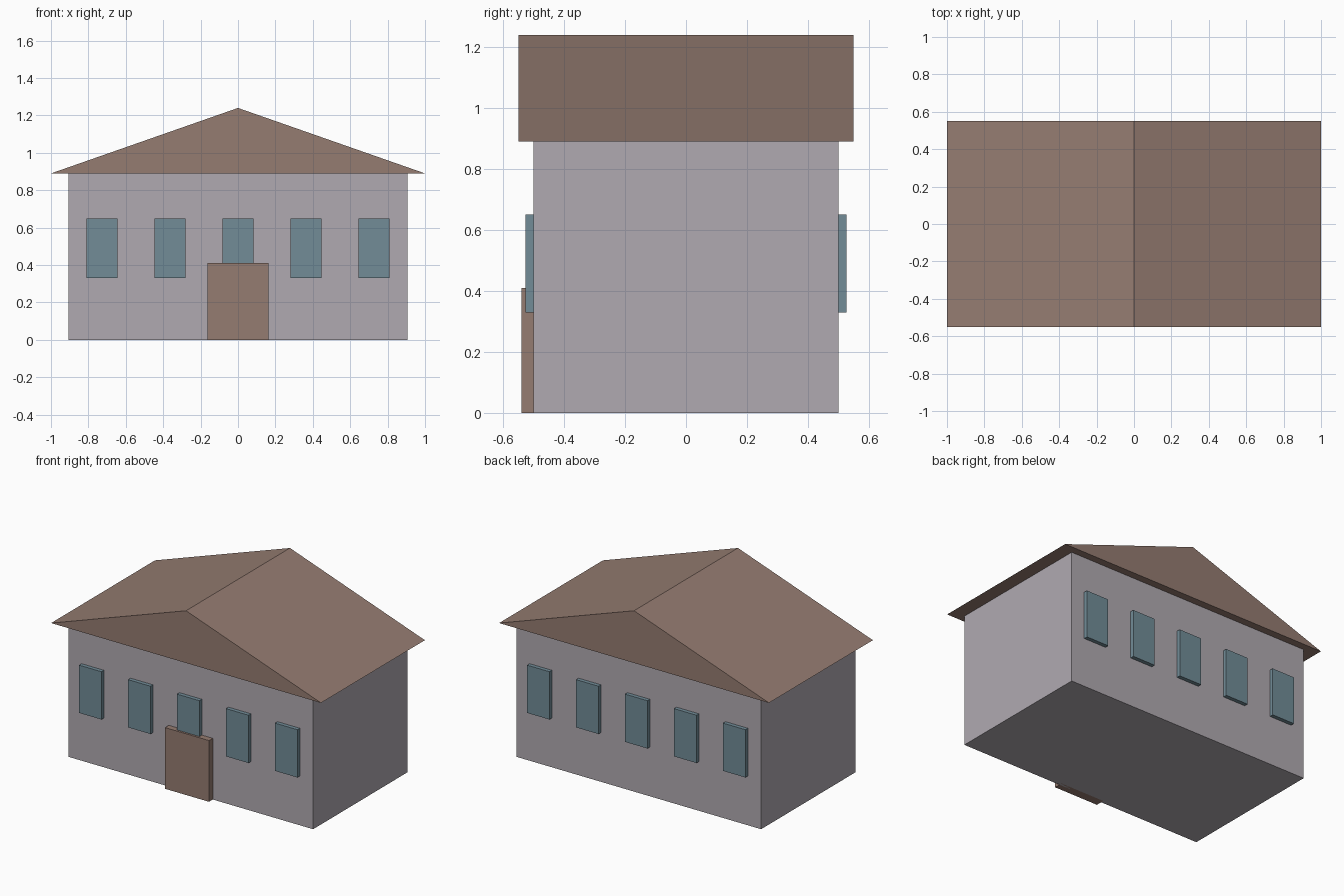
import bpy
import bmesh
from mathutils import Matrix, Vector

if "Cube" in bpy.data.objects:
    bpy.data.objects.remove(bpy.data.objects["Cube"], do_unlink=True)


def make_material(name, rgb):
    mat = bpy.data.materials.new(name)
    mat.use_nodes = True
    mat.diffuse_color = (*rgb, 1)
    mat.node_tree.nodes["Principled BSDF"].inputs["Base Color"].default_value = (*rgb, 1)
    return mat


wall_grey = make_material("wall_grey", (0.434, 0.402, 0.440))
warm_brown = make_material("warm_brown", (0.300, 0.202, 0.166))
window_blue = make_material("window_blue", (0.168, 0.264, 0.312))


def add_object(name, bm, mat):
    mesh = bpy.data.meshes.new(name)
    bmesh.ops.recalc_face_normals(bm, faces=bm.faces)
    bm.to_mesh(mesh)
    bm.free()
    mesh.materials.append(mat)
    obj = bpy.data.objects.new(name, mesh)
    bpy.context.collection.objects.link(obj)
    return obj


def add_box(name, low, high, mat):
    low, high = Vector(low), Vector(high)
    bm = bmesh.new()
    matrix = Matrix.Translation((low + high) / 2) @ Matrix.Diagonal((*(high - low), 1))
    bmesh.ops.create_cube(bm, size=1, matrix=matrix)
    return add_object(name, bm, mat)


# House body
add_box("walls", (-0.907, -0.5, 0), (0.907, 0.5, 0.89), wall_grey)

# Gabled roof: triangle extruded front to back, overhanging the walls
bm = bmesh.new()
profile = [(-1, 0.89), (1, 0.89), (0, 1.24)]
gable = bm.faces.new([bm.verts.new((x, -0.55, z)) for x, z in profile])
extruded = bmesh.ops.extrude_face_region(bm, geom=[gable], use_keep_orig=True)
back = [v for v in extruded["geom"] if isinstance(v, bmesh.types.BMVert)]
bmesh.ops.translate(bm, verts=back, vec=(0, 1.1, 0))
add_object("roof", bm, warm_brown)

# Front door
add_box("door", (-0.163, -0.54, 0), (0.163, -0.48, 0.41), warm_brown)

# Five windows on the front wall and five on the back
for side, sign in (("front", -1), ("back", 1)):
    for i in range(5):
        x = (i - 2) * 0.363
        y_in, y_out = sorted((sign * 0.475, sign * 0.526))
        add_box(f"{side}_window_{i + 1}", (x - 0.083, y_in, 0.33),
                (x + 0.083, y_out, 0.65), window_blue)
